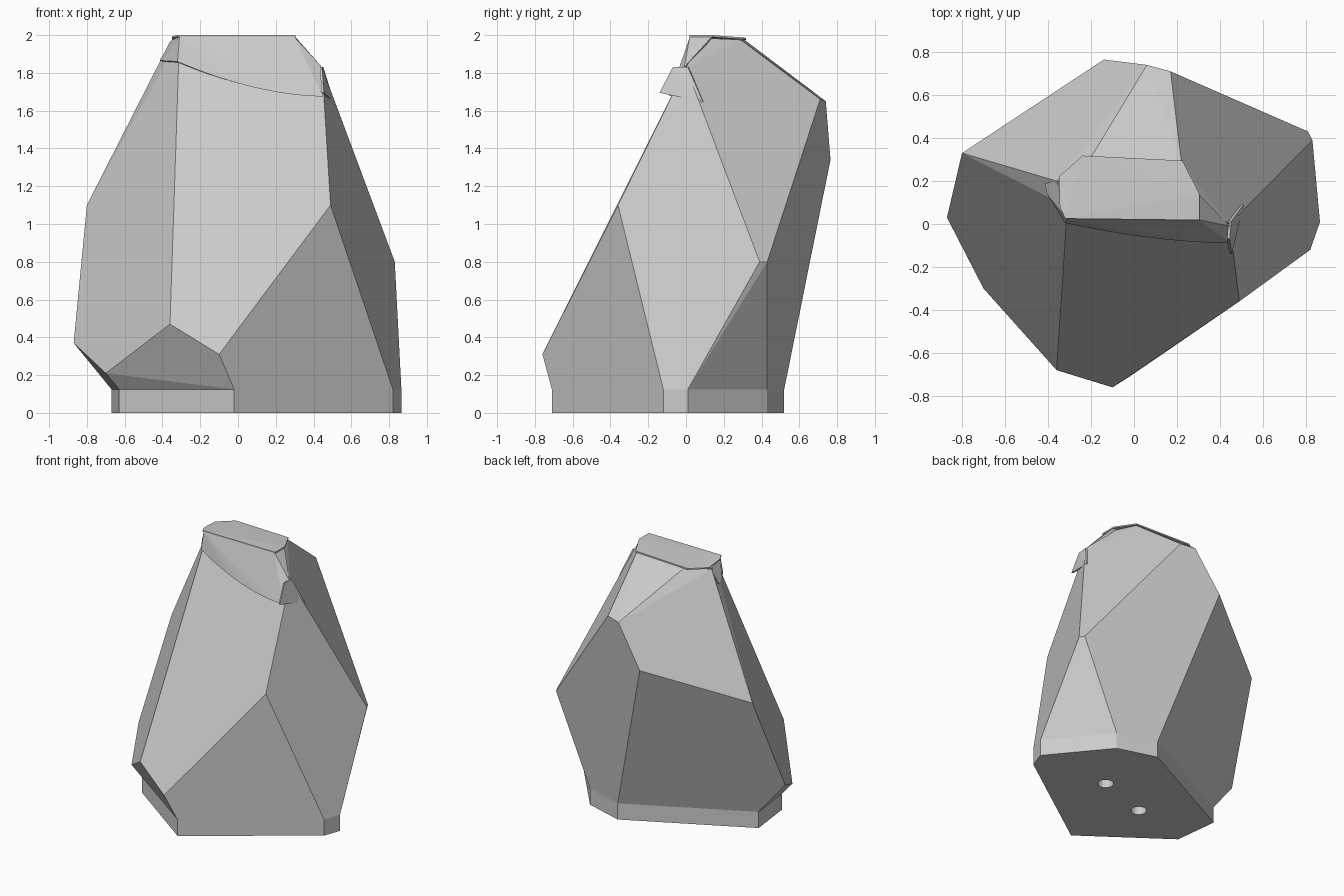
import bpy, bmesh
from mathutils import Vector
from math import radians

cube = bpy.data.objects.get("Cube")
if cube:
    bpy.data.objects.remove(cube, do_unlink=True)

grey = bpy.data.materials.new("stone grey")
grey.use_nodes = True
grey.diffuse_color = (0.6, 0.6, 0.6, 1)
grey.node_tree.nodes["Principled BSDF"].inputs["Base Color"].default_value = (0.6, 0.6, 0.6, 1)


def finish(name, bm):
    bmesh.ops.recalc_face_normals(bm, faces=bm.faces[:])
    mesh = bpy.data.meshes.new(name)
    bm.to_mesh(mesh)
    bm.free()
    mesh.materials.append(grey)
    obj = bpy.data.objects.new(name, mesh)
    bpy.context.collection.objects.link(obj)
    return obj


def hull(name, points, flatten=3):
    """Faceted convex block around a few corner points."""
    bm = bmesh.new()
    for p in points:
        bm.verts.new(p)
    res = bmesh.ops.convex_hull(bm, input=bm.verts[:])
    loose = {g for g in res["geom_interior"] + res["geom_unused"]
             if isinstance(g, bmesh.types.BMVert)}
    bmesh.ops.delete(bm, geom=list(loose), context="VERTS")
    bmesh.ops.dissolve_limit(bm, angle_limit=radians(flatten),
                             verts=bm.verts[:], edges=bm.edges[:])
    return finish(name, bm)


# Footprint shared by the base and the underside of the body
BASE_TOP = 0.125
footprint = [(-.02, -.71), (.82, -.12), (.865, .01), (.52, .43),
             (.22, .52), (-.67, .07), (-.63, -.27)]
base = hull("base_plinth", [(x, y, z) for x, y in footprint for z in (0, BASE_TOP)])

# Faceted main body
low = [(-.87, .03, .37), (-.7, -.3, .21), (-.36, -.68, .47), (-.1, -.76, .31)]
middle = [(.49, -.36, 1.1), (.83, .39, .8), (.81, .43, .8), (-.8, .33, 1.1)]
back = [(-.14, .765, 1.34), (.06, .74, 1.65), (.17, .71, 1.66)]
top = [(.445, 0, 1.83), (.3, .09, 1.985), (.22, .29, 1.975), (-.2, .31, 1.975),
       (-.36, .2, 1.965), (-.31, .08, 1.985)]
body = hull("stone_body", [(x, y, BASE_TOP) for x, y in footprint] + low + middle + back + top)

# Thin shell over the head, its lower front edge sweeping in an arc
arc = []
for i in range(13):
    t = i / 12
    x = -.32 + .77 * t
    z = 1.86 - .185 * (1 - (1 - t) ** 1.8)
    arc.append((x, .505 * z - .935, z))
crown = [(-.31, .025, 1.99), (.3, .02, 1.99), (.3, .14, 1.995), (-.35, .2, 1.975)]
sides = [(-.415, .19, 1.865), (-.405, .14, 1.865), (.445, -.01, 1.83)]
hull("head_shell", arc + crown + sides, 2)


def plate(name, corners, offset):
    """Thin slab made from an outline and a thickness vector."""
    move = Vector(offset)
    return hull(name, [Vector(c) for c in corners] + [Vector(c) + move for c in corners], 1)


# Flat cap on the crown, overhanging the front
plate("top_cap", [(-.32, .025, 1.99), (.305, .018, 1.99), (.305, .14, 1.99), (.225, .295, 1.978),
                  (-.24, .318, 1.975), (-.35, .22, 1.975), (-.345, .08, 1.985)], (0, 0, .01))

# Flake projecting at the shoulder
plate("shoulder_flake", [(.455, -.14, 1.695), (.51, .09, 1.645),
                         (.452, .01, 1.83), (.445, -.07, 1.83)], (-.012, .004, 0))

# Two bolt holes in the underside
for i, (x, y) in enumerate([(.26, 0), (-.16, -.14)]):
    bm = bmesh.new()
    bmesh.ops.create_cone(bm, cap_ends=True, segments=32, radius1=.055, radius2=.055, depth=1)
    bmesh.ops.translate(bm, vec=(x, y, 0), verts=bm.verts[:])
    cutter = finish(f"hole_cutter_{i + 1}", bm)
    cutter.hide_render = True
    cutter.hide_set(True)
    for obj in (base, body):
        mod = obj.modifiers.new("bolt_hole", "BOOLEAN")
        mod.operation = "DIFFERENCE"
        mod.solver = "EXACT"
        mod.object = cutter
